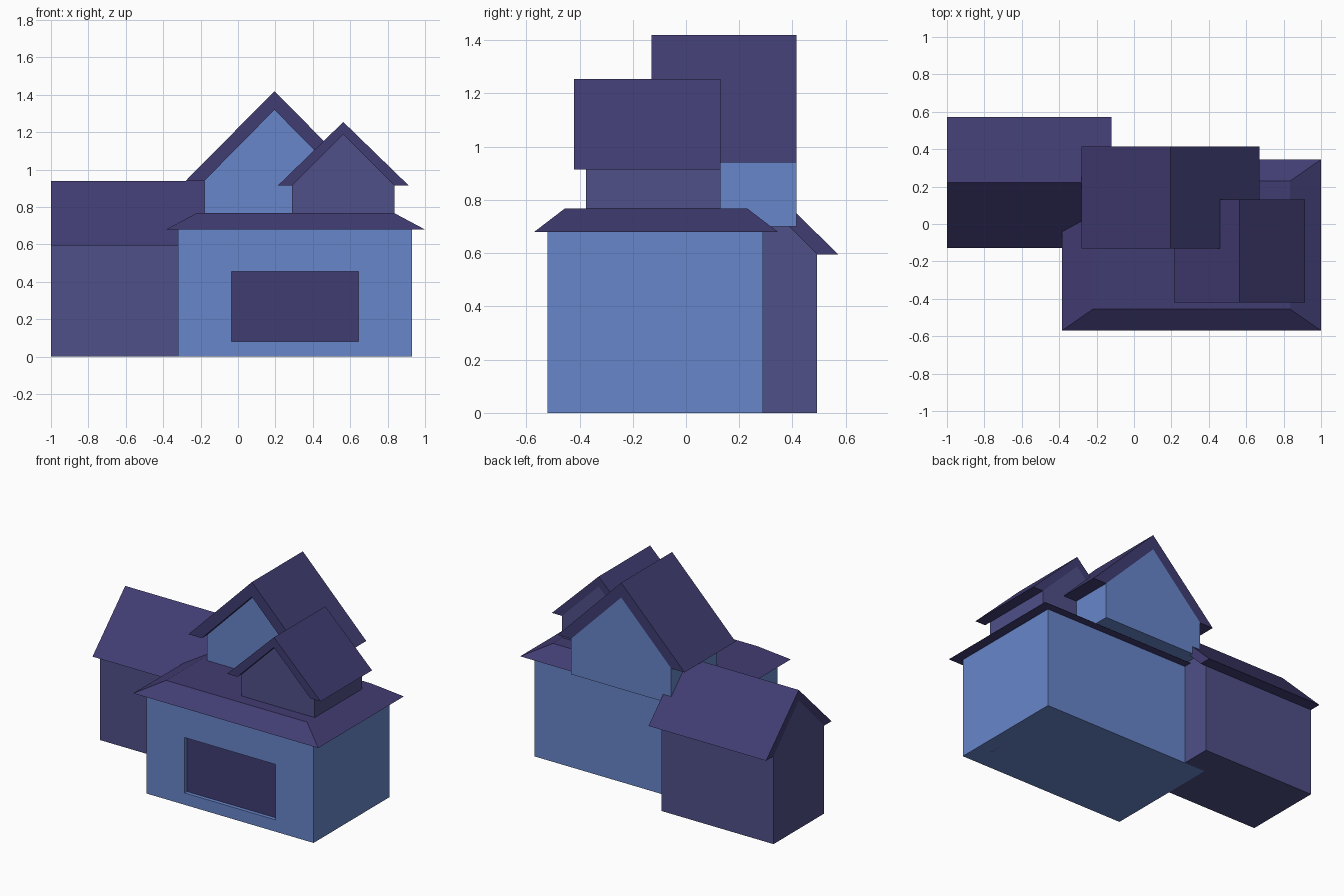
import bpy, bmesh
from mathutils import Matrix

if "Cube" in bpy.data.objects:
    bpy.data.objects.remove(bpy.data.objects["Cube"])


def material(name, rgb):
    m = bpy.data.materials.new(name)
    m.diffuse_color = (*rgb, 1)
    m.use_nodes = True
    m.node_tree.nodes["Principled BSDF"].inputs["Base Color"].default_value = m.diffuse_color
    return m


BLUE = material("blue_wall", (0.14, 0.24, 0.60))
SLATE = material("slate_wall", (0.08, 0.08, 0.25))
ROOF = material("roof_purple", (0.053, 0.046, 0.17))


def finish(bm, name, mat):
    bmesh.ops.recalc_face_normals(bm, faces=bm.faces)
    me = bpy.data.meshes.new(name)
    bm.to_mesh(me)
    bm.free()
    ob = bpy.data.objects.new(name, me)
    if mat:
        me.materials.append(mat)
    bpy.context.collection.objects.link(ob)
    return ob


def box(name, x, y, z, mat, taper=(0, 0)):
    """Box from ranges; taper pulls the top edges inward."""
    bm = bmesh.new()
    bmesh.ops.create_cube(bm, size=1)
    for v in bm.verts:
        top = v.co.z > 0
        right, back = v.co.x > 0, v.co.y > 0
        v.co = (x[right] + (taper[0] * (-1 if right else 1) if top else 0),
                y[back] + (taper[1] * (-1 if back else 1) if top else 0), z[top])
    return finish(bm, name, mat)


def prism(name, profile, start, end, mat, matrix):
    """Extrude a (side, z) profile along y, then place it."""
    bm = bmesh.new()
    f = bm.faces.new([bm.verts.new((u, start, w)) for u, w in profile])
    r = bmesh.ops.extrude_face_region(bm, geom=[f])
    moved = [g for g in r["geom"] if isinstance(g, bmesh.types.BMVert)]
    bmesh.ops.translate(bm, verts=moved, vec=(0, end - start, 0))
    bmesh.ops.transform(bm, matrix=matrix, verts=bm.verts)
    return finish(bm, name, mat)


def gabled_block(name, half, eave, base, eave_z, wall_peak, peak,
                 front, wall_front, back, mat, matrix):
    """Pentagonal walls under a thick gable roof overhanging at the front."""
    prism(name + "_walls", [(-half, base), (half, base), (half, eave_z),
                            (0, wall_peak), (-half, eave_z)],
          wall_front, back, mat, matrix)
    prism(name + "_roof", [(-eave, eave_z), (-half, eave_z), (0, wall_peak),
                           (half, eave_z), (eave, eave_z), (0, peak)],
          front, back, ROOF, matrix)


# Main house with recessed front opening
house = box("main_house", (-0.32, 0.93), (-0.52, 0.29), (0, 0.69), BLUE)
cutter = box("opening_cutter", (-0.035, 0.645), (-0.6, -0.49), (0.08, 0.455), None)
cutter.hide_render = True
cutter.hide_viewport = True
mod = house.modifiers.new("opening", 'BOOLEAN')
mod.operation = 'DIFFERENCE'
mod.object = cutter
mod.solver = 'EXACT'
box("opening_panel", (-0.035, 0.645), (-0.495, -0.48), (0.08, 0.455), ROOF)

# Low hipped roof with a flat top
box("hip_roof", (-0.385, 1.0), (-0.57, 0.345), (0.68, 0.768), ROOF, (0.165, 0.115))

# Upper gables facing the front
gabled_block("large_gable", 0.375, 0.475, 0.70, 0.94, 1.32, 1.42,
             -0.13, -0.075, 0.415, BLUE, Matrix.Translation((0.195, 0, 0)))
gabled_block("small_gable", 0.273, 0.35, 0, 0.915, 1.187, 1.255,
             -0.42, -0.375, 0.13, SLATE, Matrix.Translation((0.563, 0, 0)))

# Side wing: the same gable form turned so its front faces +x
turn = Matrix.Translation((0, 0.222, 0)) @ Matrix.Rotation(1.5707963, 4, 'Z')
gabled_block("side_wing", 0.27, 0.35, 0, 0.595, 0.867, 0.94,
             0.12, 0.162, 1.0, SLATE, Matrix.Translation((0, 0, 0)) @ turn @ Matrix.Scale(-1, 4, (0, 1, 0))
             @ Matrix.Scale(-1, 4, (0, 1, 0)))
